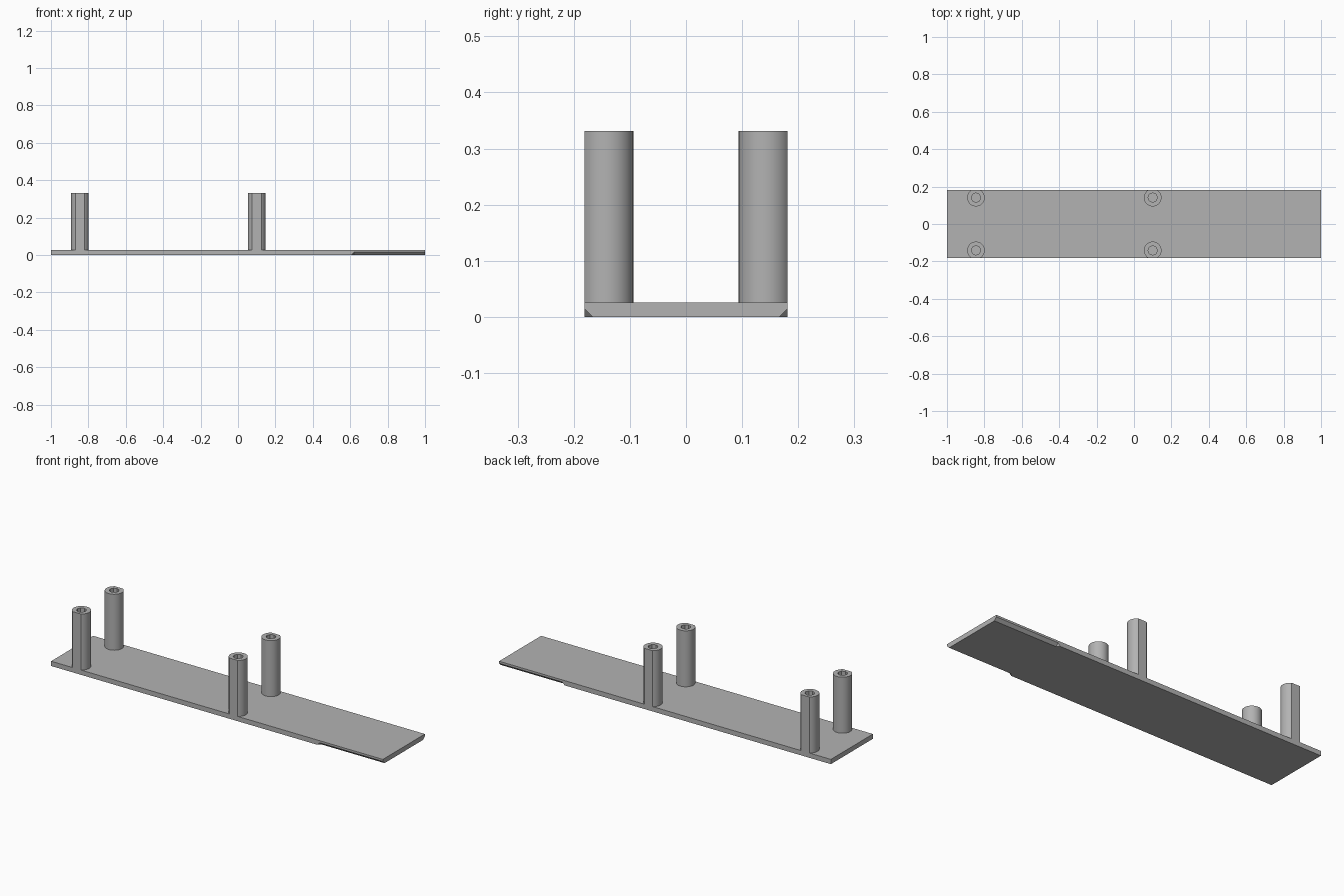
import bpy
import bmesh
import math

cube = bpy.data.objects.get("Cube")
if cube:
    bpy.data.objects.remove(cube, do_unlink=True)

HALF_W, THICK, TOP = 0.181, 0.026, 0.331
CHAMFER, CHAMFER_X = 0.015, 0.605
POST_R, HOLE_R, POST_Y = 0.047, 0.025, 0.141

grey = bpy.data.materials.new("plain grey")
colour = (0.45, 0.45, 0.45, 1)
grey.diffuse_color = colour
grey.use_nodes = True
grey.node_tree.nodes["Principled BSDF"].inputs["Base Color"].default_value = colour


def finish(bm, name):
    bmesh.ops.recalc_face_normals(bm, faces=bm.faces)
    mesh = bpy.data.meshes.new(name)
    bm.to_mesh(mesh)
    bm.free()
    mesh.materials.append(grey)
    obj = bpy.data.objects.new(name, mesh)
    bpy.context.collection.objects.link(obj)
    return obj


def connect(bm, a, b):
    """Quads between two closed rings of equal length."""
    n = len(a)
    return [bm.faces.new((a[i], a[(i + 1) % n], b[(i + 1) % n], b[i])) for i in range(n)]


# Base plate: lofted sections, lower edges chamfered toward the +x end
bm = bmesh.new()
rings = []
for x, cut in ((-1, 0), (CHAMFER_X, 0), (CHAMFER_X + CHAMFER, CHAMFER), (1, CHAMFER)):
    low = HALF_W - cut
    section = ((-low, 0), (low, 0), (HALF_W, CHAMFER), (HALF_W, THICK),
               (-HALF_W, THICK), (-HALF_W, CHAMFER))
    rings.append([bm.verts.new((x, y, z)) for y, z in section])
bm.faces.new(rings[0])
bm.faces.new(rings[-1])
strips = [connect(bm, a, b) for a, b in zip(rings, rings[1:])]
bmesh.ops.triangulate(bm, faces=strips[1], quad_method='SHORT_EDGE')
finish(bm, "base_plate")


# Hollow posts, flattened flush with the plate's long edges
def post(name, x, side):
    bm = bmesh.new()
    start = math.acos((HALF_W - POST_Y) / POST_R)
    steps = 40
    angles = [start + (2 * math.pi - 2 * start) * i / steps for i in range(steps + 1)]
    outline = [(POST_R * math.sin(a), POST_R * math.cos(a)) for a in angles]
    bore = [(HOLE_R * math.cos(math.tau * i / 8), HOLE_R * math.sin(math.tau * i / 8))
            for i in range(8)]

    def ring(points, z):
        return [bm.verts.new((x + px, side * (POST_Y + py), z)) for px, py in points]

    connect(bm, ring(outline, THICK), outer := ring(outline, TOP))
    floor = ring(bore, THICK)
    connect(bm, floor, inner := ring(bore, TOP))
    bm.faces.new(floor)
    rim = [e for e in bm.edges if all(v in outer for v in e.verts)
           or all(v in inner for v in e.verts)]
    bmesh.ops.bridge_loops(bm, edges=rim)
    obj = finish(bm, name)
    obj.data.shade_smooth()
    obj.data.set_sharp_from_angle(angle=math.radians(20))


for end, x in (("right", -0.845), ("middle", 0.1)):
    for label, side in (("front", -1), ("back", 1)):
        post(f"{label}_{end}_post", x, side)
